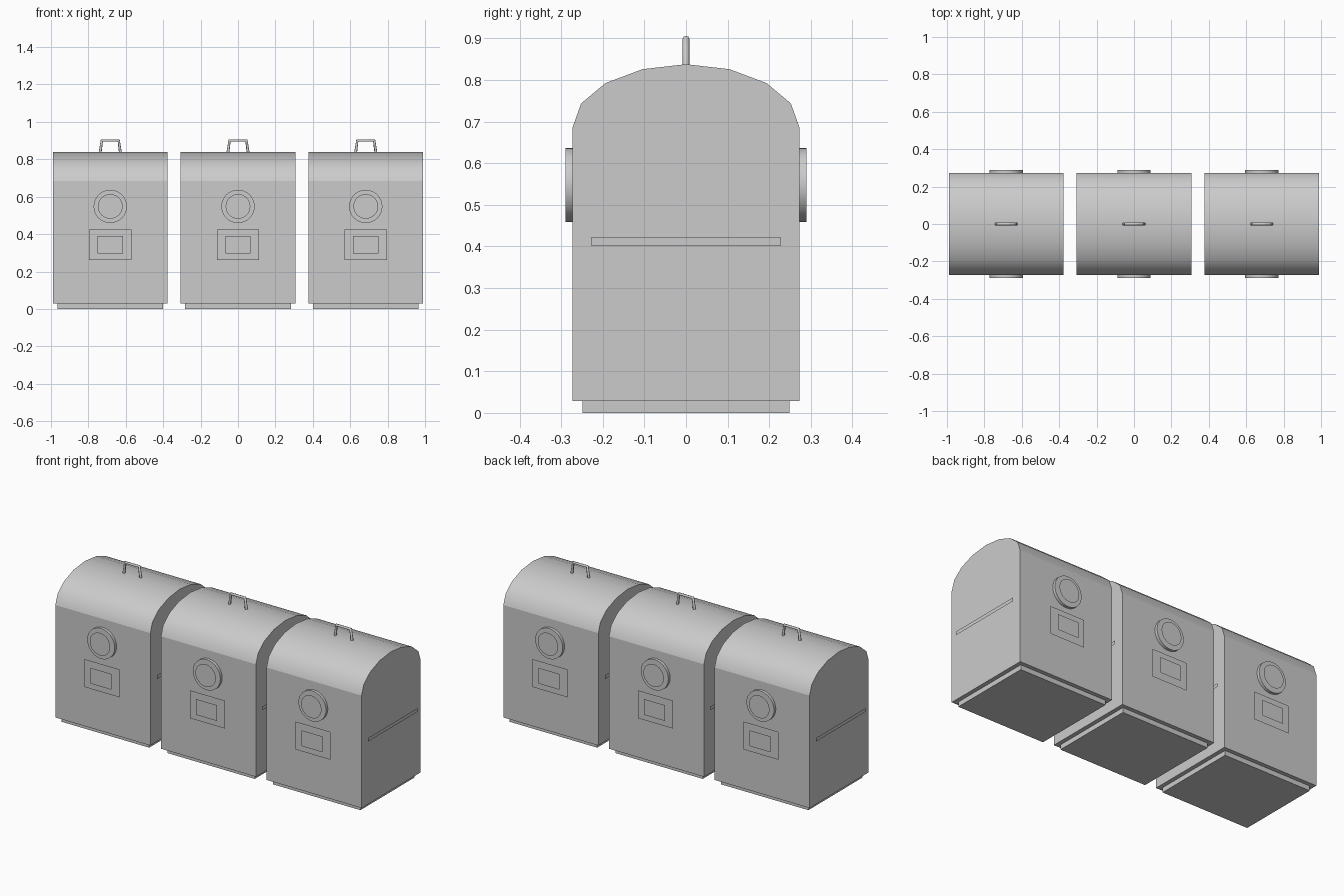
import bpy, bmesh, math
from mathutils import Matrix, Vector

cube = bpy.data.objects.get("Cube")
if cube:
    bpy.data.objects.remove(cube, do_unlink=True)

grey = bpy.data.materials.new("plain grey")
grey.use_nodes = True
grey.diffuse_color = (0.6, 0.6, 0.6, 1)
grey.node_tree.nodes["Principled BSDF"].inputs["Base Color"].default_value = (0.6, 0.6, 0.6, 1)

SPACING = 0.683
HALF_X, HALF_Y = 0.307, 0.273
BOTTOM, EAVE = 0.028, 0.685


def add_object(name, bm, x):
    mesh = bpy.data.meshes.new(name)
    bm.normal_update()
    bm.to_mesh(mesh)
    bm.free()
    mesh.materials.append(grey)
    obj = bpy.data.objects.new(name, mesh)
    obj.location.x = x
    bpy.context.collection.objects.link(obj)
    return obj


def body(name, x):
    """Box with a rounded roof, extruded along x from one end profile."""
    roof = [(HALF_Y, EAVE), (0.252, 0.744), (0.193, 0.793), (0.105, 0.826)]
    half = [(HALF_Y, BOTTOM)] + roof
    profile = half + [(0, 0.838)] + [(-y, z) for y, z in reversed(half)]
    bm = bmesh.new()
    end = bm.faces.new([bm.verts.new((-HALF_X, y, z)) for y, z in profile])
    new = bmesh.ops.extrude_face_region(bm, geom=[end], use_keep_orig=True)["geom"]
    bmesh.ops.translate(bm, vec=(2 * HALF_X, 0, 0),
                        verts=[v for v in new if isinstance(v, bmesh.types.BMVert)])
    bmesh.ops.recalc_face_normals(bm, faces=bm.faces)
    # Only the curved roof is smooth; its borders stay crisp
    for f in bm.faces:
        f.smooth = abs(f.normal.x) < 0.5 and f.calc_center_median().z > EAVE
    for e in bm.edges:
        e.smooth = all(f.smooth for f in e.link_faces)
    add_object(name, bm, x)


def base(name, x):
    bm = bmesh.new()
    bmesh.ops.create_cube(bm, size=1, matrix=Matrix.Translation((0, 0, 0.015))
                          @ Matrix.Diagonal((0.566, 0.498, 0.03, 1)))
    add_object(name, bm, x)


def plate(name, x, centre, normal, width, height):
    """Thin flat rectangle facing along the given normal."""
    turn = Vector(normal).to_track_quat('Z', 'Y').to_matrix().to_4x4()
    bm = bmesh.new()
    bmesh.ops.create_grid(bm, x_segments=1, y_segments=1, size=0.5,
                          matrix=Matrix.Translation(centre) @ turn
                          @ Matrix.Diagonal((width, height, 1, 1)))
    add_object(name, bm, x)


def porthole(name, x, side):
    """Round drum on the wall with a flat disc in front of it."""
    turn = Matrix.Rotation(-side * math.pi / 2, 4, 'X')
    bm = bmesh.new()
    bmesh.ops.create_cone(bm, cap_ends=True, segments=32, radius1=0.089, radius2=0.089,
                          depth=0.02, matrix=Matrix.Translation((0, side * 0.28, 0.548)) @ turn)
    for f in bm.faces:
        f.smooth = len(f.verts) == 4
    for e in bm.edges:
        e.smooth = all(f.smooth for f in e.link_faces)
    bmesh.ops.create_circle(bm, cap_ends=True, segments=32, radius=0.066,
                            matrix=Matrix.Translation((0, side * 0.299, 0.548)) @ turn)
    add_object(name, bm, x)


def handle(name, x):
    curve = bpy.data.curves.new(name, 'CURVE')
    curve.dimensions = '3D'
    curve.bevel_depth = 0.008
    curve.bevel_resolution = 2
    curve.use_fill_caps = True
    points = [(-0.055, 0.83), (-0.045, 0.9), (0.045, 0.9), (0.055, 0.83)]
    spline = curve.splines.new('POLY')
    spline.points.add(len(points) - 1)
    for p, (px, pz) in zip(spline.points, points):
        p.co = (px, 0, pz, 1)
    curve.materials.append(grey)
    obj = bpy.data.objects.new(name, curve)
    obj.location.x = x
    bpy.context.collection.objects.link(obj)


for i, bin_name in enumerate(("right", "middle", "left")):
    x = (i - 1) * SPACING
    body(bin_name + "_body", x)
    base(bin_name + "_base", x)
    handle(bin_name + "_handle", x)
    # Front and back fittings
    for side, face in ((-1, "front"), (1, "back")):
        label = f"{bin_name}_{face}"
        porthole(label + "_porthole", x, side)
        plate(label + "_panel", x, (0, side * 0.282, 0.343), (0, side, 0), 0.226, 0.163)
        plate(label + "_panel_inset", x, (0, side * 0.291, 0.343), (0, side, 0), 0.136, 0.092)
    # Side strips: tracked axes put the strip's length along y
    for side, face in ((-1, "right"), (1, "left")):
        plate(f"{bin_name}_{face}_strip", x, (side * 0.317, 0, 0.412), (side, 0, 0), 0.455, 0.021)
